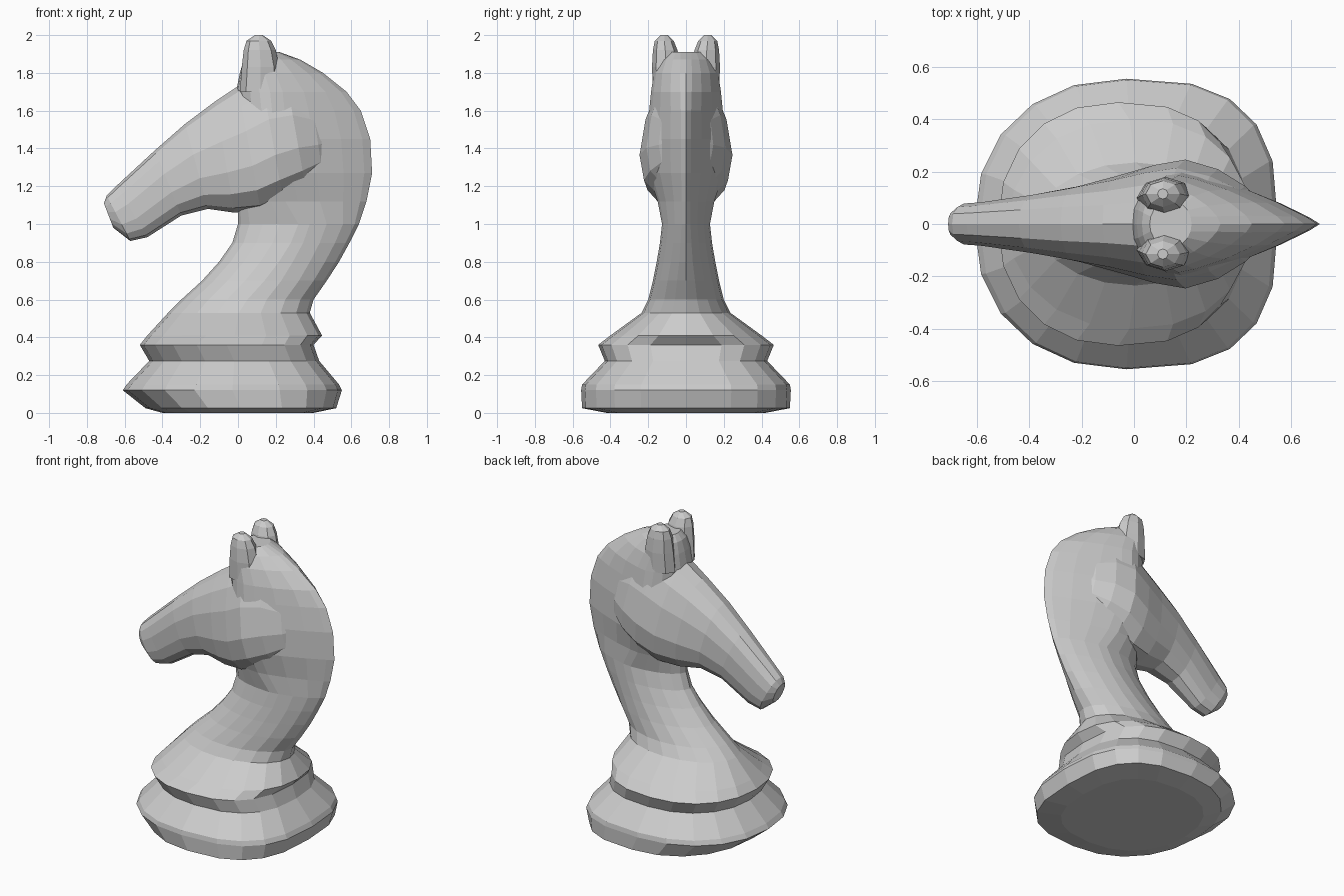
import bpy, bmesh, math
from mathutils import Vector


def spow(v, e):
    return math.copysign(abs(v) ** e, v)


def loft(name, rings):
    """Skin a list of closed point rings and cap both ends."""
    bm = bmesh.new()
    loops = [[bm.verts.new(p) for p in r] for r in rings]
    n = len(loops[0])
    for a, b in zip(loops, loops[1:]):
        for i in range(n):
            j = (i + 1) % n
            bm.faces.new((a[i], a[j], b[j], b[i]))
    bm.faces.new(loops[0])
    bm.faces.new(loops[-1])
    bmesh.ops.recalc_face_normals(bm, faces=bm.faces)
    me = bpy.data.meshes.new(name)
    bm.to_mesh(me)
    bm.free()
    ob = bpy.data.objects.new(name, me)
    bpy.context.collection.objects.link(ob)
    return ob


def flat_ring(z, x0, x1, w, nf, nb, xc=None, sides=20):
    """Horizontal ring; nf / nb square off or pinch its front and back."""
    xc = (x0 + x1) / 2 if xc is None else xc
    pts = []
    for i in range(sides):
        t = 2 * math.pi * i / sides
        c, s = math.cos(t), math.sin(t)
        n, a = (nb, x1 - xc) if c > 0 else (nf, xc - x0)
        pts.append(Vector((xc + a * spow(c, 2 / n), w * spow(s, 2 / n), z)))
    return pts


def head_ring(tx, tz, bx, bz, w, egg, sides=14):
    """Ring between a brow point and a jaw point, wider towards the jaw."""
    top, bot = Vector((tx, 0, tz)), Vector((bx, 0, bz))
    pts = []
    for i in range(sides):
        t = 2 * math.pi * i / sides
        c, s = spow(math.cos(t), 0.85), spow(math.sin(t), 0.85)
        p = (top + bot) / 2 + (top - bot) / 2 * c
        p.y = w * s * (1 - egg * c)
        pts.append(p)
    return pts


# Base, collar, neck and mane
body = loft("knight_body", [flat_ring(*r) for r in [
    (0.00, -0.40, 0.40, 0.42, 2.2, 2.6),
    (0.025, -0.49, 0.52, 0.55, 2.2, 2.8),
    (0.12, -0.61, 0.55, 0.555, 2.2, 2.8),
    (0.15, -0.59, 0.535, 0.55, 2.2, 2.8),
    (0.275, -0.47, 0.43, 0.43, 2.2, 2.6),
    (0.36, -0.52, 0.40, 0.465, 2.2, 2.6),
    (0.41, -0.48, 0.445, 0.40, 2.1, 2.3),
    (0.53, -0.37, 0.38, 0.235, 2, 2),
    (0.60, -0.30, 0.40, 0.20, 2, 1.9),
    (0.70, -0.19, 0.47, 0.175, 2, 1.8),
    (0.80, -0.10, 0.535, 0.155, 2, 1.6),
    (0.90, -0.03, 0.59, 0.138, 2, 1.5),
    (1.00, 0.00, 0.64, 0.127, 2, 1.4),
    (1.12, 0.00, 0.68, 0.15, 2, 1.25, 0.25),
    (1.27, 0.02, 0.71, 0.20, 2, 1.15, 0.22),
    (1.45, 0.02, 0.70, 0.21, 2, 1.15, 0.20),
    (1.60, 0.00, 0.65, 0.195, 2, 1.2, 0.18),
    (1.70, -0.01, 0.575, 0.185, 2, 1.3, 0.17),
    (1.80, 0.01, 0.45, 0.17, 2, 1.4, 0.14),
    (1.87, 0.03, 0.33, 0.14, 2, 1.5, 0.13),
    (1.91, 0.06, 0.22, 0.09, 2, 2),
]])

# Muzzle, cheeks and jaw
head = loft("knight_head", [head_ring(*r) for r in [
    (-0.71, 1.11, -0.66, 0.98, 0.05, 0),
    (-0.695, 1.15, -0.57, 0.91, 0.08, 0),
    (-0.64, 1.205, -0.48, 0.93, 0.085, 0),
    (-0.44, 1.39, -0.30, 1.045, 0.115, 0.05),
    (-0.28, 1.53, -0.16, 1.08, 0.145, 0.1),
    (-0.12, 1.65, -0.02, 1.06, 0.18, 0.2),
    (0.00, 1.73, 0.12, 1.07, 0.215, 0.25),
    (0.12, 1.80, 0.24, 1.12, 0.235, 0.25),
    (0.25, 1.80, 0.36, 1.18, 0.20, 0.25),
    (0.38, 1.72, 0.45, 1.25, 0.14, 0.2),
    (0.50, 1.60, 0.52, 1.35, 0.06, 0),
]])


# Ears, mirrored across y
def ear(name, side):
    rings = []
    for z, x, y, rx, ry in [(1.70, 0.12, 0.10, 0.11, 0.075), (1.83, 0.12, 0.105, 0.10, 0.075),
                            (1.92, 0.115, 0.11, 0.085, 0.065), (1.97, 0.11, 0.115, 0.065, 0.05),
                            (2.00, 0.11, 0.115, 0.02, 0.02)]:
        rings.append([Vector((x + rx * math.cos(k * math.pi / 4),
                              side * y + ry * math.sin(k * math.pi / 4), z)) for k in range(8)])
    return loft(name, rings)


# Weld the parts into one carved piece
for part in (head, ear("ear_left", 1), ear("ear_right", -1)):
    mod = body.modifiers.new("union", 'BOOLEAN')
    mod.operation, mod.solver, mod.object = 'UNION', 'EXACT', part
    part.hide_render = True
    bpy.context.view_layer.objects.active = body
    bpy.ops.object.modifier_apply(modifier=mod.name)
    bpy.data.objects.remove(part)
